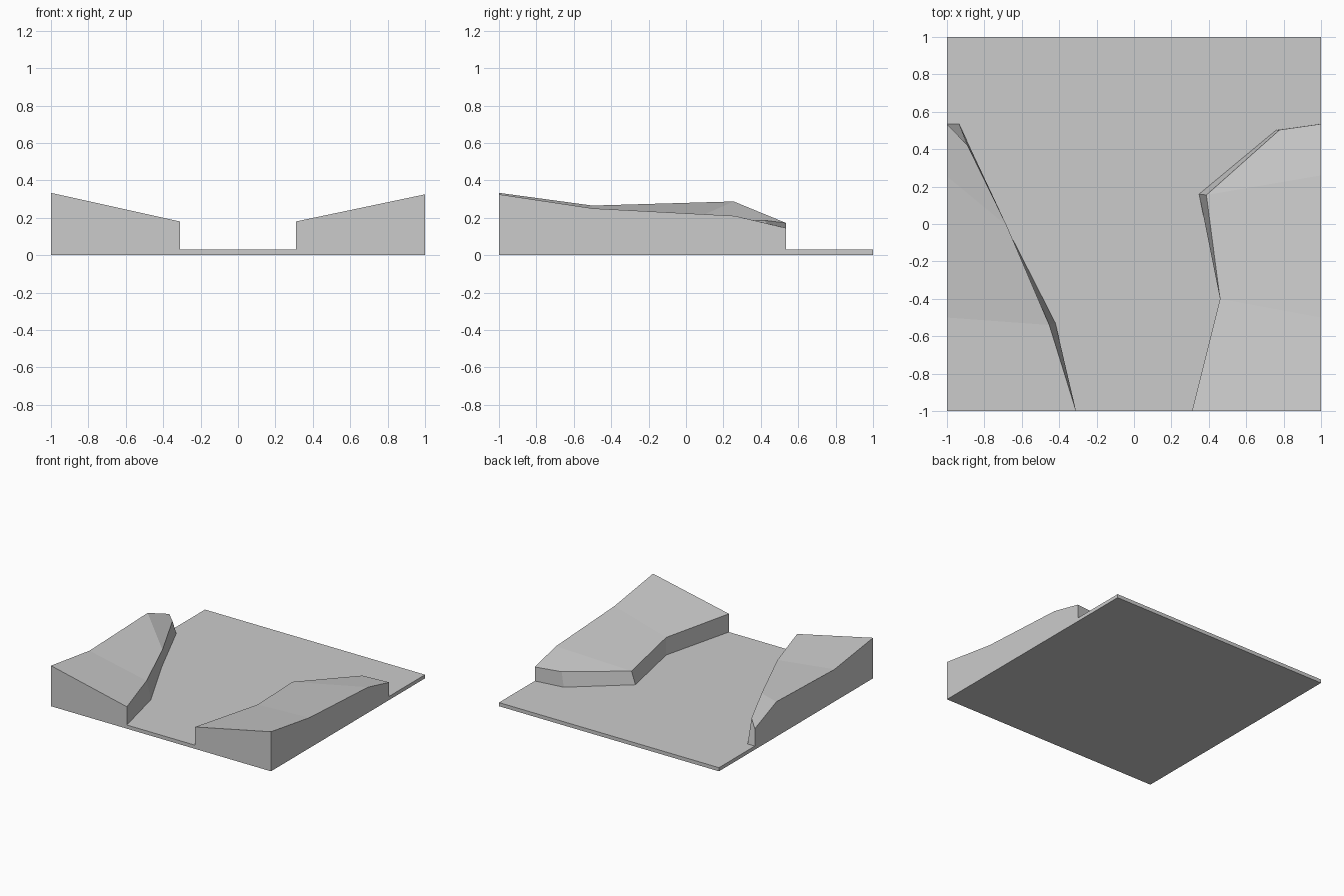
import bpy, bmesh

if "Cube" in bpy.data.objects:
    bpy.data.objects.remove(bpy.data.objects["Cube"])

FLOOR = 0.03

# Each bank: outer edge (y, z), upper rim (x, y, z), foot of the wall (x, y)
banks = {
    -1: dict(
        outer=[(-1, .333), (-.5, .265), (.255, .287), (.535, .172)],
        rim=[(-.31, -1, .18), (-.453, -.54, .18), (-.68, -.01, .17),
             (-.89, .42, .186), (-1, .535, .172)],
        foot=[(-.31, -1), (-.42, -.53), (-.69, 0), (-.935, .535), (-1, .535)]),
    1: dict(
        outer=[(-1, .325), (-.5, .25), (.26, .21), (.535, .145)],
        rim=[(.31, -1, .18), (.46, -.4, .175), (.387, .155, .13),
             (.778, .503, .153), (1, .535, .145)],
        foot=[(.31, -1), (.46, -.4), (.348, .16), (.76, .502), (1, .535)]),
}

bm = bmesh.new()


def face(*points):
    bm.faces.new([bm.verts.new(p) for p in points])


feet, front = {}, {}
for side, b in banks.items():
    outer = [(side, y, z) for y, z in b["outer"]]
    rim = b["rim"]
    foot = [(x, y, FLOOR) for x, y in b["foot"]]
    # sloping bank tops
    for i in range(2):
        face(outer[i], rim[i], rim[i + 1], outer[i + 1])
    face(outer[2], rim[2], rim[3], rim[4])
    # walls dropping to the valley floor
    for i in range(4):
        face(rim[i], foot[i], foot[i + 1], rim[i + 1])
    # outer side of the terrain block
    face((side, -1, 0), *outer, foot[4], (side, 1, FLOOR), (side, 1, 0))
    feet[side] = foot
    front[side] = [(side, -1, 0), outer[0], rim[0], foot[0]]

# valley floor, front, back and underside
face(*feet[1], (1, 1, FLOOR), (-1, 1, FLOOR), *reversed(feet[-1]))
face(*front[1], *reversed(front[-1]))
face((1, 1, 0), (1, 1, FLOOR), (-1, 1, FLOOR), (-1, 1, 0))
face((-1, -1, 0), (-1, 1, 0), (1, 1, 0), (1, -1, 0))

bmesh.ops.remove_doubles(bm, verts=bm.verts, dist=0.0005)
bmesh.ops.recalc_face_normals(bm, faces=bm.faces)

mesh = bpy.data.meshes.new("valley_terrain")
bm.to_mesh(mesh)
bm.free()
terrain = bpy.data.objects.new("valley_terrain", mesh)
bpy.context.collection.objects.link(terrain)
